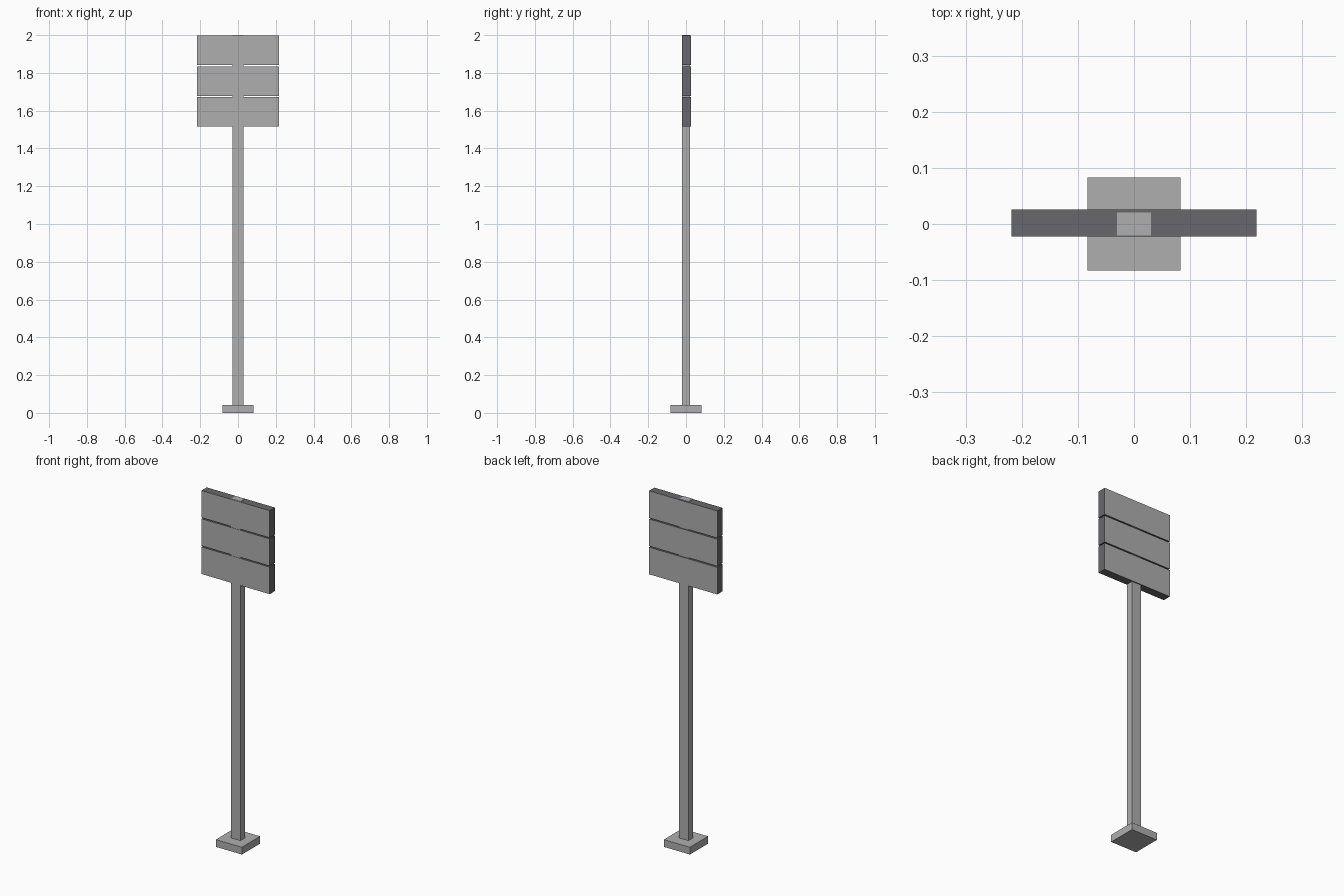
import bpy

cube = bpy.data.objects.get("Cube")
if cube:
    bpy.data.objects.remove(cube, do_unlink=True)


def material(name, color):
    m = bpy.data.materials.new(name)
    m.use_nodes = True
    m.diffuse_color = color
    m.node_tree.nodes["Principled BSDF"].inputs["Base Color"].default_value = color
    return m


light = material("light_grey", (0.42, 0.43, 0.42, 1))
dark = material("dark_grey", (0.14, 0.14, 0.155, 1))


def box(name, size, bottom, y=0):
    bpy.ops.mesh.primitive_cube_add(size=1, location=(0, y, bottom + size[2] / 2))
    ob = bpy.context.object
    ob.name = name
    ob.scale = size
    bpy.ops.object.transform_apply(location=False, rotation=False, scale=True)
    ob.data.materials.append(light)
    return ob


# Foot and post
box("base_plate", (0.166, 0.166, 0.042), 0)
box("post", (0.06, 0.041, 1.958), 0.042)

# Three stacked boards: light front and back, dark edges
for i, name in enumerate(("lower_board", "middle_board", "upper_board")):
    board = box(name, (0.436, 0.048, 0.156), 1.516 + i * 0.1628, 0.002)
    board.data.materials.append(dark)
    for face in board.data.polygons:
        face.material_index = 0 if abs(face.normal.y) > 0.5 else 1
